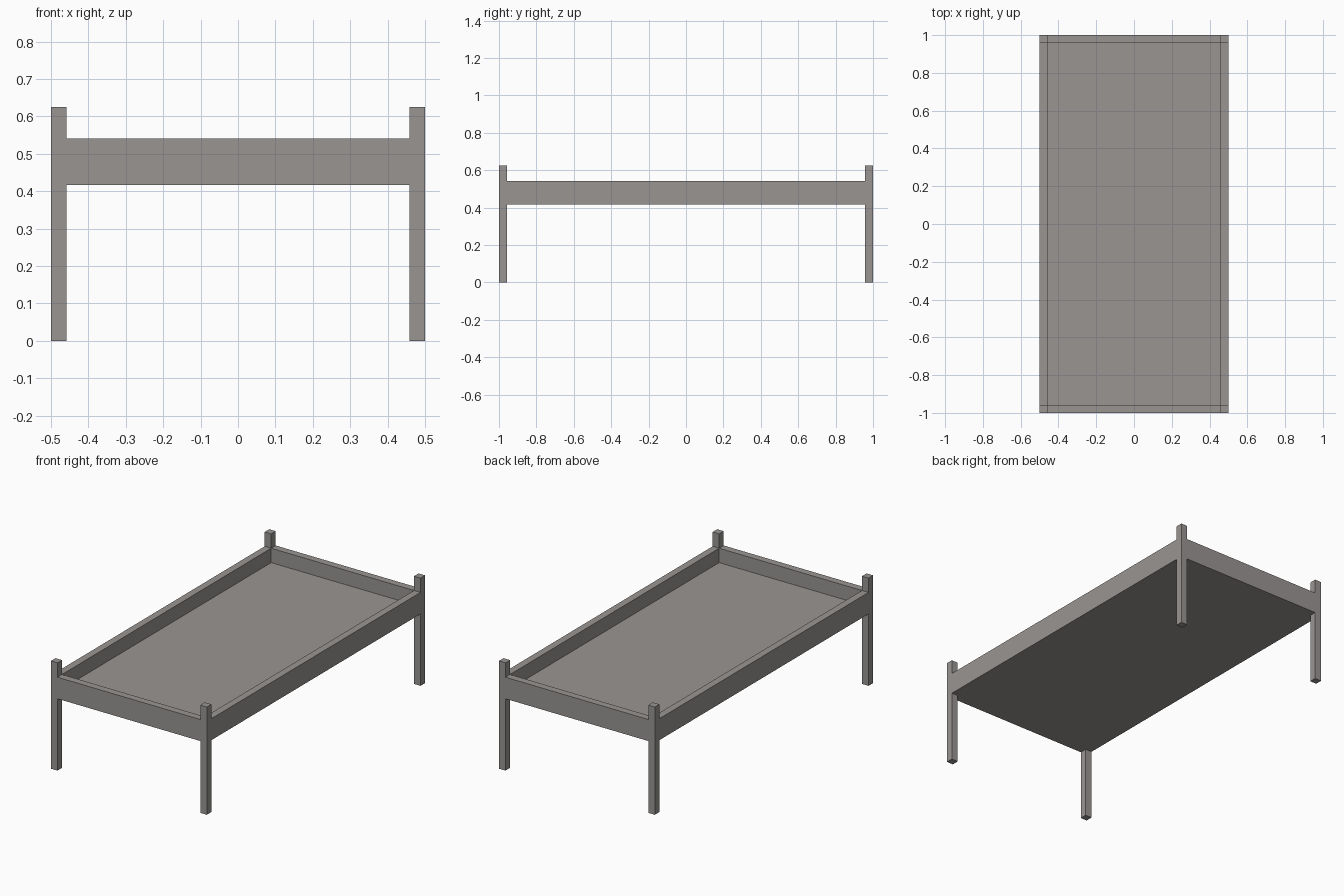
import bpy
import bmesh

if "Cube" in bpy.data.objects:
    bpy.data.objects.remove(bpy.data.objects["Cube"])

T = 0.0417                                  # thickness of posts, rails and panel
XS = (-0.5, -0.5 + T, 0.5 - T, 0.5)
YS = (-1.0, -1.0 + T, 1.0 - T, 1.0)
ZS = (0.0, 0.4167, 0.4583, 0.5417, 0.625)   # floor, rail bottom, panel top, rail top, post top

wood = bpy.data.materials.new("warm_grey")
wood.diffuse_color = (0.32, 0.30, 0.29, 1.0)
wood.use_nodes = True
wood.node_tree.nodes["Principled BSDF"].inputs["Base Color"].default_value = wood.diffuse_color


def solid(i, j, k):
    """Which cells of the 3 x 3 x 4 layout are filled."""
    if not (0 <= i < 3 and 0 <= j < 3 and 0 <= k < 4):
        return False
    edges = (i != 1) + (j != 1)
    if edges == 2:
        return True                         # corner posts, full height
    if edges == 1:
        return k in (1, 2)                  # side and end rails
    return k == 1                           # bottom panel


# One joined frame: a face wherever a filled cell meets an empty one
bm = bmesh.new()
levels = (XS, YS, ZS)
for i in range(3):
    for j in range(3):
        for k in range(4):
            if not solid(i, j, k):
                continue
            for axis in range(3):
                for side in (0, 1):
                    cell = [i, j, k]
                    cell[axis] += 2 * side - 1
                    if solid(*cell):
                        continue
                    u, v = (axis + 1) % 3, (axis + 2) % 3
                    ring = ((0, 0), (1, 0), (1, 1), (0, 1))
                    verts = []
                    for du, dv in (ring if side else ring[::-1]):
                        at = [i, j, k]
                        at[axis] += side
                        at[u] += du
                        at[v] += dv
                        verts.append(bm.verts.new([levels[a][at[a]] for a in range(3)]))
                    bm.faces.new(verts)

# Weld the cells and merge flat neighbouring faces
bmesh.ops.remove_doubles(bm, verts=bm.verts, dist=0.0001)
bmesh.ops.dissolve_limit(bm, angle_limit=0.01, verts=bm.verts, edges=bm.edges)
bmesh.ops.recalc_face_normals(bm, faces=bm.faces)

mesh = bpy.data.meshes.new("bed_frame")
bm.to_mesh(mesh)
bm.free()
mesh.materials.append(wood)
bpy.context.collection.objects.link(bpy.data.objects.new("bed_frame", mesh))
